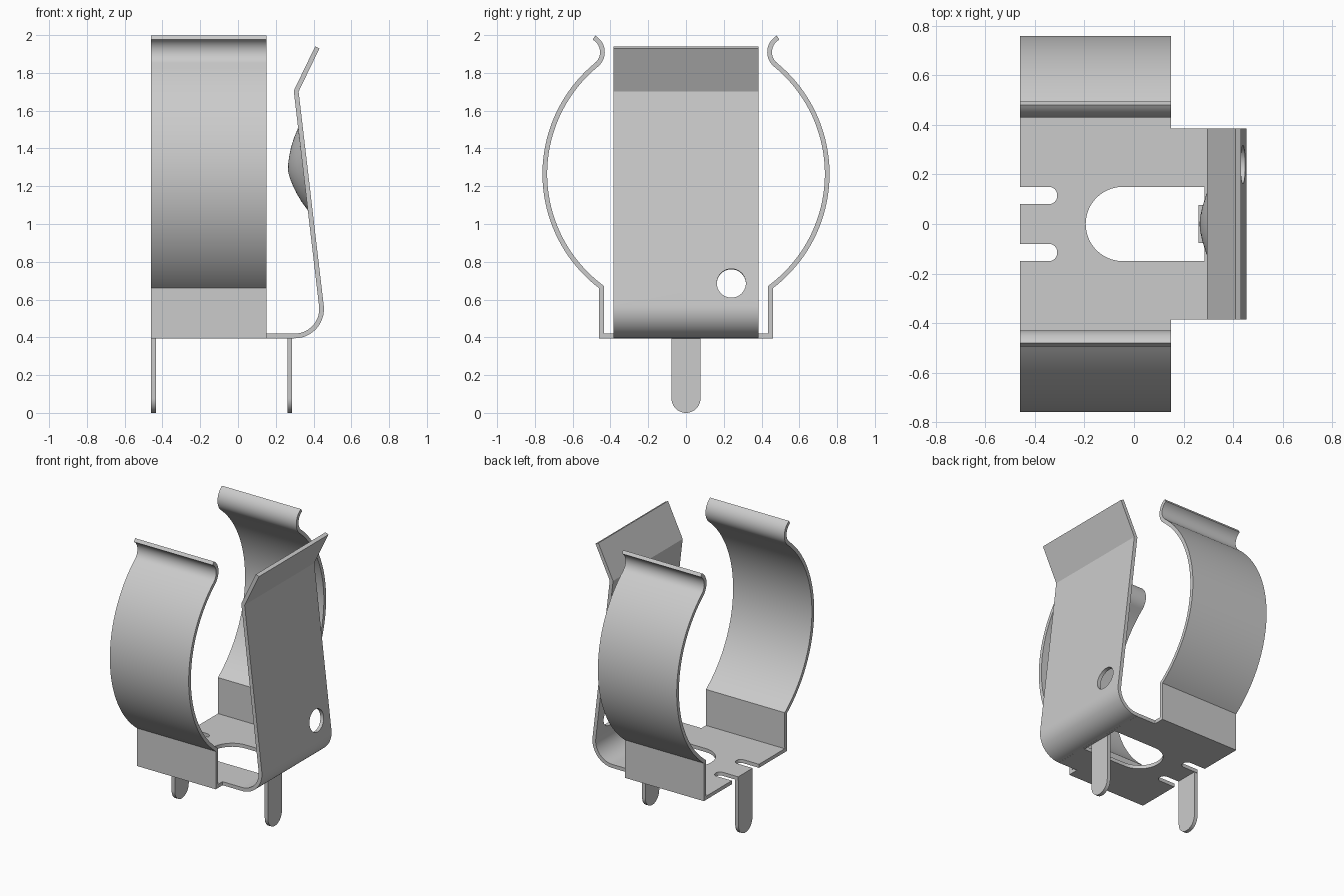
import bpy, bmesh
from math import sin, cos, radians, atan2, degrees, pi
from mathutils import Vector, Matrix

if "Cube" in bpy.data.objects:
    bpy.data.objects.remove(bpy.data.objects["Cube"])

steel = bpy.data.materials.new("spring_steel_grey")
steel.use_nodes = True
GREY = (0.6, 0.6, 0.6, 1)
steel.diffuse_color = GREY
steel.node_tree.nodes["Principled BSDF"].inputs["Base Color"].default_value = GREY

T = 0.025  # sheet thickness


def arc(cx, cy, r, a0, a1, n):
    """Points on an arc, angles in degrees."""
    return [(cx + r * cos(radians(a0 + (a1 - a0) * i / n)),
             cy + r * sin(radians(a0 + (a1 - a0) * i / n))) for i in range(n + 1)]


def finish(name, bm, angle=30):
    bmesh.ops.recalc_face_normals(bm, faces=bm.faces)
    mesh = bpy.data.meshes.new(name)
    bm.to_mesh(mesh)
    bm.free()
    mesh.materials.append(steel)
    ob = bpy.data.objects.new(name, mesh)
    bpy.context.collection.objects.link(ob)
    bpy.ops.object.select_all(action='DESELECT')
    ob.select_set(True)
    bpy.context.view_layer.objects.active = ob
    bpy.ops.object.shade_smooth_by_angle(angle=radians(angle))
    return ob


def prism(outline, place, lo, hi):
    """Extrude a closed 2D outline between lo and hi; place maps (u, v, w) to xyz."""
    bm = bmesh.new()
    rings = [[bm.verts.new(place(u, v, w)) for u, v in outline] for w in (lo, hi)]
    n = len(outline)
    for ring in rings:
        bm.faces.new(ring)
    for i in range(n):
        j = (i + 1) % n
        bm.faces.new((rings[0][i], rings[0][j], rings[1][j], rings[1][i]))
    return bm


def ribbon(path, place, lo, hi):
    """Bent sheet: offset a centre line both ways with mitred corners, then extrude."""
    p = [Vector(q) for q in path]
    left, right = [], []
    for i, q in enumerate(p):
        d0 = (q - p[i - 1]).normalized() if i else (p[1] - q).normalized()
        d1 = (p[i + 1] - q).normalized() if i < len(p) - 1 else d0
        n0, n1 = Vector((-d0.y, d0.x)), Vector((-d1.y, d1.x))
        m = (n0 + n1).normalized()
        m *= T / 2 / m.dot(n0)
        left.append(q + m)
        right.append(q - m)
    bm = bmesh.new()
    rows = [[bm.verts.new(place(a.x, a.y, w)) for a in side]
            for side in (left, right) for w in (lo, hi)]
    for r, s in ((0, 1), (1, 3), (3, 2), (2, 0)):
        for i in range(len(p) - 1):
            bm.faces.new((rows[r][i], rows[r][i + 1], rows[s][i + 1], rows[s][i]))
    for i in (0, -1):
        bm.faces.new([rows[k][i] for k in (0, 1, 3, 2)])
    return bm


# Base plate: half outline with a round-cornered notch and half of the long slot
half = ([(-0.46, 0), (-0.46, 0.08)] + arc(-0.343, 0.113, 0.033, -90, 0, 6)
        + arc(-0.343, 0.117, 0.033, 0, 90, 6)
        + [(-0.46, 0.15), (-0.46, 0.436), (0.15, 0.436), (0.15, 0.385), (0.30, 0.385),
           (0.30, 0), (0.285, 0), (0.285, 0.15)] + arc(-0.045, 0.15 - 0.15, 0.15, 90, 180, 16))
bm = prism(half, lambda u, v, w: (u, v, w), 0.395, 0.395 + T)
seam = [f for f in bm.faces if all(abs(v.co.y) < 1e-5 for v in f.verts)]
bmesh.ops.delete(bm, geom=seam, context='FACES_ONLY')
base = finish("base_plate", bm)
mirror = base.modifiers.new("mirror", 'MIRROR')
mirror.use_axis = (False, True, False)

# Side clip arms: upright, big arc, outward-curled lip
start = degrees(atan2(-0.599, 0.4475))
meet = degrees(atan2(0.645, 0.53))
arm = ([(0.4475, 0.395)] + arc(0, 1.265, 0.7475, start, meet, 40)
       + arc(0.53, 1.91, 0.0875, meet + 180, 119, 14)[1:])
for side, name in ((1, "back_clip_arm"), (-1, "front_clip_arm")):
    finish(name, ribbon(arm, lambda u, v, w: (w, side * u, v), -0.46, 0.15))
# Small outer foot strip at the plate level is covered by the arms themselves

# Leaning contact panel: bend, slanted face, flared top
lean = 6.8
panel_path = (arc(0.30, 0.55, 0.1425, -90, lean, 20) + [(0.308, 1.703), (0.42, 1.935)])
panel = finish("contact_panel", ribbon(panel_path, lambda u, v, w: (u, w, v), -0.385, 0.385), 20)

# Round hole through the panel
bm = bmesh.new()
bmesh.ops.create_cone(bm, cap_ends=True, segments=40, radius1=0.077, radius2=0.077, depth=0.3,
                      matrix=Matrix.Translation((0.428, 0.24, 0.685))
                      @ Matrix.Rotation(pi / 2 - radians(lean), 4, 'Y'))
cutter = finish("hole_cutter", bm)
cutter.hide_render = True
cut = panel.modifiers.new("hole", 'BOOLEAN')
cut.operation = 'DIFFERENCE'
cut.solver = 'EXACT'
cut.object = cutter
bpy.ops.object.select_all(action='DESELECT')
panel.select_set(True)
bpy.context.view_layer.objects.active = panel
bpy.ops.object.modifier_apply(modifier="hole")
bpy.data.objects.remove(cutter)
bpy.ops.object.shade_smooth_by_angle(angle=radians(20))

# Contact bump: shallow pointed dome on the inner face of the panel
bm = bmesh.new()
profile = [(0, 0.08), (0.04, 0.074), (0.08, 0.0635), (0.12, 0.050), (0.17, 0.028), (0.22, 0), (0.22, -0.01)]
axis_ring = [bm.verts.new((r, 0, h)) for r, h in profile]
edges = [bm.edges.new(pair) for pair in zip(axis_ring, axis_ring[1:])]
bmesh.ops.spin(bm, geom=axis_ring + edges, cent=(0, 0, 0), axis=(0, 0, 1),
               angle=2 * pi, steps=48, use_merge=True)
bmesh.ops.remove_doubles(bm, verts=bm.verts, dist=1e-4)
normal = Vector((-cos(radians(lean)), 0, -sin(radians(lean))))
turn = Vector((0, 0, 1)).rotation_difference(normal).to_matrix().to_4x4()
bmesh.ops.transform(bm, verts=bm.verts, matrix=Matrix.Translation((0.344, 0, 1.29)) @ turn)
finish("contact_bump", bm)

# Solder legs with rounded tips
for name, x0, top in (("right_leg", -0.46, 0.396), ("left_leg", 0.261, 0.42)):
    outline = [(0.077, top), (-0.077, top)] + arc(0, 0.077, 0.077, 180, 360, 20)
    finish(name, prism(outline, lambda u, v, w: (w, u, v), x0, x0 + T))
